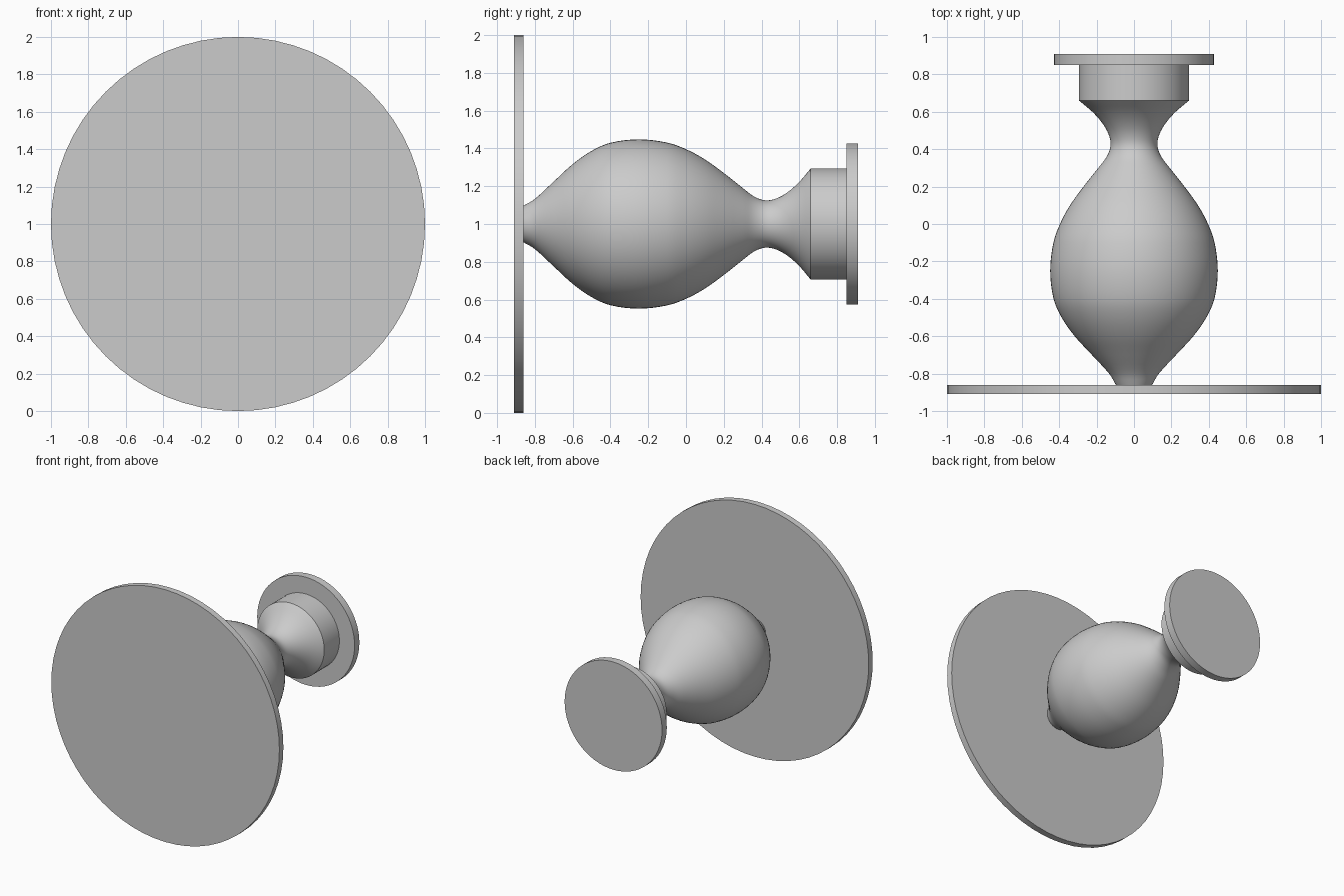
import bpy, bmesh, math

if "Cube" in bpy.data.objects:
    bpy.data.objects.remove(bpy.data.objects["Cube"])

SEG = 64
AXIS_Z = 1.0


def revolve(name, profile, seg=SEG, angle=30):
    """Revolve (y, radius) points around the horizontal y axis, closing both ends."""
    bm = bmesh.new()
    rings = []
    for y, r in profile:
        rings.append([bm.verts.new((r * math.sin(2 * math.pi * i / seg), y,
                                    AXIS_Z + r * math.cos(2 * math.pi * i / seg)))
                      for i in range(seg)])
    for a, b in zip(rings, rings[1:]):
        for i in range(seg):
            j = (i + 1) % seg
            bm.faces.new((a[i], a[j], b[j], b[i]))
    bm.faces.new(rings[0])
    bm.faces.new(rings[-1])
    bmesh.ops.recalc_face_normals(bm, faces=bm.faces[:])
    mesh = bpy.data.meshes.new(name)
    bm.to_mesh(mesh)
    bm.free()
    obj = bpy.data.objects.new(name, mesh)
    bpy.context.collection.objects.link(obj)
    bpy.ops.object.select_all(action='DESELECT')
    obj.select_set(True)
    bpy.context.view_layer.objects.active = obj
    bpy.ops.object.shade_smooth_by_angle(angle=math.radians(angle))
    return obj


def smooth_curve(pts, steps=4):
    """Spline through (y, radius) points, with slopes from neighbouring points."""
    n = len(pts)
    slope = []
    for i in range(n):
        a, b = pts[max(i - 1, 0)], pts[min(i + 1, n - 1)]
        slope.append((b[1] - a[1]) / (b[0] - a[0]))
    out = []
    for i in range(n - 1):
        (y0, r0), (y1, r1) = pts[i], pts[i + 1]
        h = y1 - y0
        for k in range(steps):
            t = k / steps
            r = ((2*t**3 - 3*t**2 + 1) * r0 + (t**3 - 2*t**2 + t) * h * slope[i]
                 + (3*t**2 - 2*t**3) * r1 + (t**3 - t**2) * h * slope[i + 1])
            out.append((y0 + h * t, r))
    return out + [pts[-1]]


# Large front disc
revolve("front_disc", [(-0.91, 1.0), (-0.86, 1.0)])

# Bulbous stem, pinched neck and straight collar in one turned piece
stem = smooth_curve([(-0.86, 0.097), (-0.80, 0.133), (-0.70, 0.225), (-0.60, 0.317),
                     (-0.50, 0.387), (-0.40, 0.430), (-0.25, 0.448), (-0.10, 0.431),
                     (0.0, 0.396), (0.10, 0.342), (0.20, 0.270), (0.30, 0.191),
                     (0.36, 0.146), (0.42, 0.125), (0.48, 0.136), (0.54, 0.170),
                     (0.60, 0.223), (0.66, 0.294)])
revolve("turned_stem", stem + [(0.85, 0.294)])

# Small rear flange
revolve("rear_flange", [(0.85, 0.427), (0.91, 0.427)])
